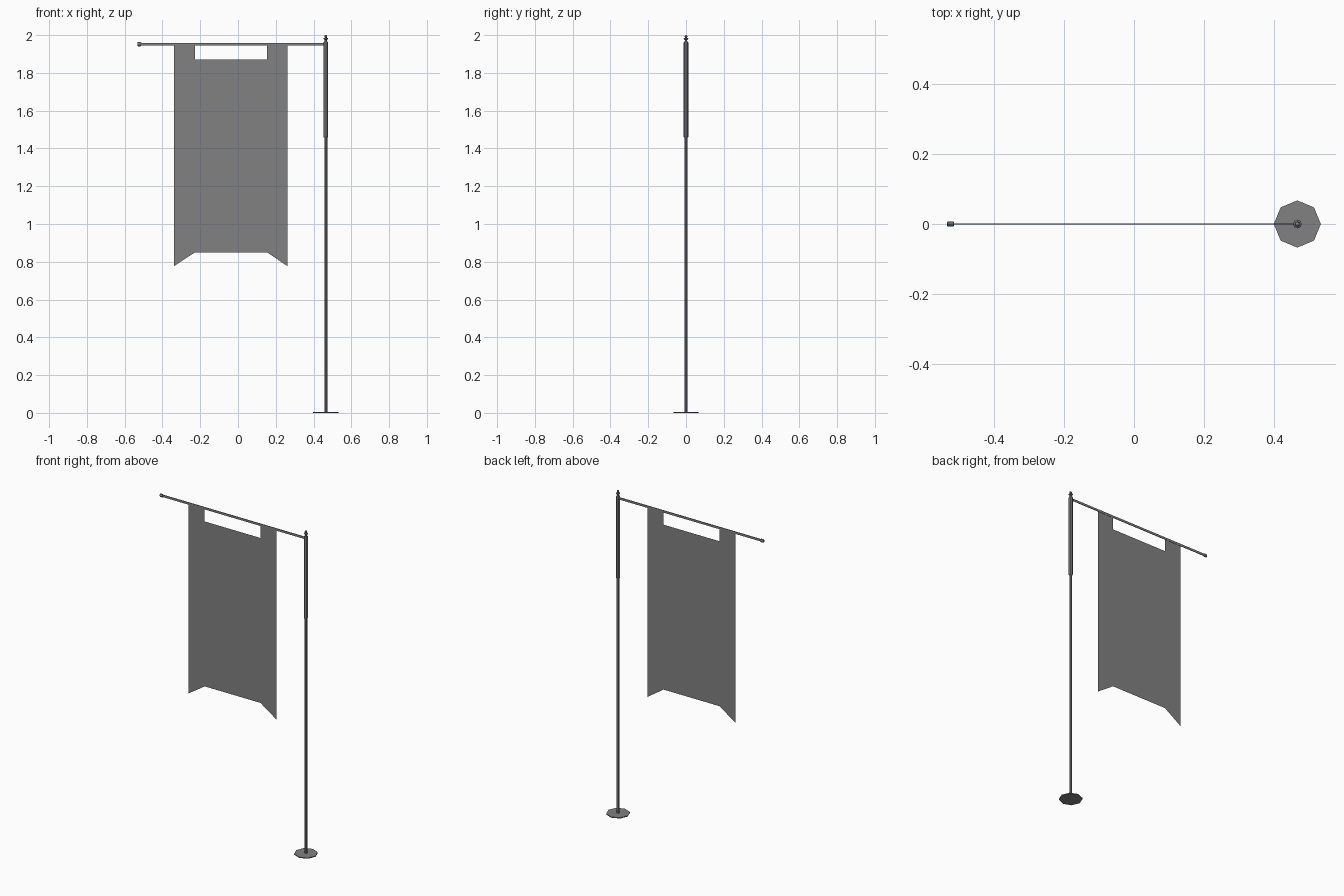
import bpy, bmesh
from math import pi, cos, sin
from mathutils import Matrix

if "Cube" in bpy.data.objects:
    bpy.data.objects.remove(bpy.data.objects["Cube"])

POLE_X = 0.465
ARM_Z = 1.952

dark = bpy.data.materials.new("dark_grey")
dark.diffuse_color = (0.22, 0.22, 0.22, 1)
dark.use_nodes = True
dark.node_tree.nodes["Principled BSDF"].inputs["Base Color"].default_value = dark.diffuse_color


def finish(name, bm):
    bmesh.ops.recalc_face_normals(bm, faces=bm.faces)
    mesh = bpy.data.meshes.new(name)
    bm.to_mesh(mesh)
    bm.free()
    mesh.materials.append(dark)
    obj = bpy.data.objects.new(name, mesh)
    bpy.context.collection.objects.link(obj)
    return obj


def lathe(name, profile, sides=8, matrix=Matrix.Translation((POLE_X, 0, 0))):
    """Flat-faced turned part from (radius, height) pairs, capped at both ends."""
    bm = bmesh.new()
    rings = [[bm.verts.new((r * cos(2 * pi * i / sides), r * sin(2 * pi * i / sides), z))
              for i in range(sides)] for r, z in profile]
    for a, b in zip(rings, rings[1:]):
        for i in range(sides):
            j = (i + 1) % sides
            bm.faces.new((a[i], a[j], b[j], b[i]))
    bm.faces.new(rings[0][::-1])
    bm.faces.new(rings[-1])
    bm.transform(matrix)
    return finish(name, bm)


# Ground plate, pole, upper sleeve and finial
lathe("base_plate", [(0.067, 0), (0.067, 0.005)])
lathe("pole", [(0.008, 0.005), (0.008, 1.47)])
lathe("pole_sleeve", [(0.010, 1.457), (0.0125, 1.462), (0.0125, 1.96), (0.010, 1.965)])
lathe("finial", [(0.006, 1.963), (0.006, 1.975), (0.012, 1.979), (0.012, 1.983),
                 (0.005, 1.986), (0.007, 1.992), (0.006, 1.998), (0.002, 2.0)])

# Slim cross arm
bm = bmesh.new()
bmesh.ops.create_cube(bm, size=1, matrix=Matrix.Translation((-0.025, 0, ARM_Z))
                      @ Matrix.Diagonal((0.98, 0.003, 0.014, 1)))
finish("cross_arm", bm)

# Knob at the free end of the arm, slightly flattened front to back
lathe("arm_knob", [(0.008, -0.533), (0.011, -0.530), (0.011, -0.516), (0.008, -0.512)],
      matrix=Matrix.Translation((0, 0, ARM_Z)) @ Matrix.Diagonal((1, 0.65, 1, 1))
      @ Matrix.Rotation(pi / 2, 4, 'Y'))

# Cloth: two hanging tabs at the top, two pointed tails at the bottom
columns = [(-0.34, 0.776), (-0.228, 0.85), (0.154, 0.85), (0.263, 0.776)]
bm = bmesh.new()
bottom, middle, top = [[bm.verts.new((x, 0, z)) for x, z in row] for row in (
    columns, [(x, 1.87) for x, _ in columns], [(x, ARM_Z) for x, _ in columns])]
for i in range(3):
    bm.faces.new((bottom[i], bottom[i + 1], middle[i + 1], middle[i]))
for i in (0, 2):
    bm.faces.new((middle[i], middle[i + 1], top[i + 1], top[i]))
finish("banner_cloth", bm)
